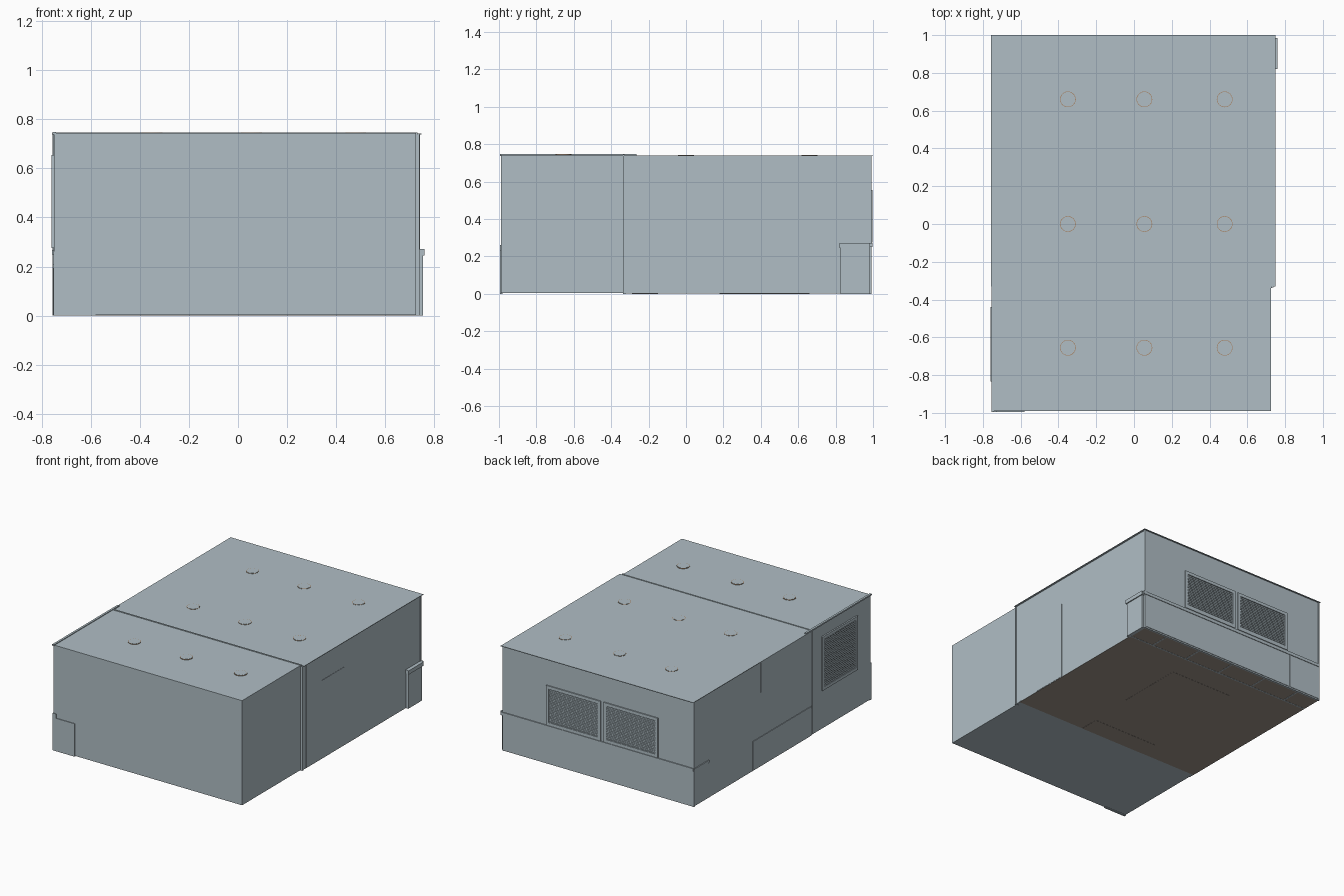
import bpy, bmesh, math

if "Cube" in bpy.data.objects:
    bpy.data.objects.remove(bpy.data.objects["Cube"])


def material(name, rgb):
    m = bpy.data.materials.new(name)
    m.diffuse_color = (*rgb, 1)
    m.use_nodes = True
    m.node_tree.nodes["Principled BSDF"].inputs["Base Color"].default_value = m.diffuse_color
    return m


GREY = material("pale_blue_grey", (0.434, 0.515, 0.558))
BROWN = material("taupe_floor", (0.34, 0.29, 0.25))
TAN = material("tan_ring", (0.40, 0.24, 0.14))


def finish(name, bm, mat):
    me = bpy.data.meshes.new(name)
    bm.to_mesh(me)
    bm.free()
    me.materials.append(mat)
    ob = bpy.data.objects.new(name, me)
    bpy.context.collection.objects.link(ob)
    return ob


def add_box(bm, x, y, z):
    """Add a box spanning the (min, max) pairs x, y, z."""
    geo = bmesh.ops.create_cube(bm, size=1)
    for v in geo["verts"]:
        for i, (a, b) in enumerate((x, y, z)):
            v.co[i] = (a + b) / 2 + v.co[i] * (b - a)


def boxes(name, spans, mat=GREY):
    bm = bmesh.new()
    for s in spans:
        add_box(bm, *s)
    return finish(name, bm, mat)


def window(name, u, z, to_xyz, slats=20, bar=0.022):
    """Frame bars around thin louvre slats; to_xyz maps (u, depth, z) spans."""
    (u0, u1), (z0, z1) = u, z
    d = (-0.002, 0.008)
    boxes(name + "_frame", [
        to_xyz((u0, u0 + bar), d, z), to_xyz((u1 - bar, u1), d, z),
        to_xyz((u0 + bar, u1 - bar), d, (z0, z0 + bar)),
        to_xyz((u0 + bar, u1 - bar), d, (z1 - bar, z1))])
    step = (z1 - z0 - 2 * bar) / slats
    boxes(name + "_slats", [
        to_xyz((u0 + bar, u1 - bar), (-0.002, 0.004),
               (z0 + bar + i * step, z0 + bar + (i + 0.6) * step))
        for i in range(slats)])


# Two room blocks
XL, XR, YB, YM = -0.752, 0.735, 0.99, -0.33
boxes("main_room", [((XL, XR), (YM, YB), (0.002, 0.738))])
boxes("front_room", [((-0.75, 0.725), (-0.99, -0.338), (0.004, 0.743))])
boxes("room_joint", [((-0.745, 0.72), (-0.34, -0.328), (0.004, 0.735))])

# Roof sheet overhanging on the right and back, with a thin edge
boxes("main_roof", [((-0.757, 0.748), (YM, 1.0), (0.737, 0.741))])
boxes("roof_trim", [
    ((-0.755, -0.74), (-0.995, -0.265), (0.738, 0.748)),
    ((-0.74, 0.73), (-0.338, -0.328), (0.736, 0.746))])

# Upright strips at the joint and the back corners
boxes("corner_strips", [
    ((0.72, 0.738), (-0.336, -0.322), (0, 0.738)),
    ((0.728, 0.74), (0.98, 0.993), (0, 0.738)),
    ((-0.756, -0.745), (0.98, 0.993), (0, 0.738))])

# Floor sheet with the rug and furniture bottoms showing underneath
boxes("floor", [((XL, XR), (-0.29, YB), (0.001, 0.004))], BROWN)
boxes("rug", [((-0.26, 0.22), (0.18, 0.66), (0, 0.002))], BROWN)
boxes("bed_base", [((-0.3, 0.2), (-0.29, -0.15), (0, 0.002))], BROWN)
strips = [((-0.75, 0.735), (0.835, 0.845), (0, 0.003)),
          ((-0.75, 0.735), (0.978, 0.99), (0, 0.003))]
strips += [((x, x + 0.01), (0.84, 0.985), (0, 0.003))
           for x in (-0.58, -0.3, -0.02, 0.26, 0.54)]
boxes("counter_base_strips", strips)

# Counter rail and wainscot on the back wall
boxes("back_rail", [((XL, 0.75), (0.985, 0.997), (0.25, 0.272))])
edges = [-0.752, -0.5, 0.277, 0.53, 0.735]
boxes("back_wainscot", [((a + 0.002, b - 0.002), (0.985, 0.993), (0.01, 0.25))
                        for a, b in zip(edges, edges[1:])])

# Counter end that sticks out of the right wall
boxes("right_counter_end", [
    ((0.73, 0.753), (0.825, 0.98), (0, 0.25)),
    ((0.73, 0.76), (0.82, 0.985), (0.245, 0.272))])

# Thin panels on the side walls and the front
boxes("left_wall_panels", [
    ((-0.754, -0.74), (-0.325, 0.24), (0.52, 0.735)),
    ((-0.754, -0.74), (-0.325, 0.33), (0.004, 0.195)),
    ((-0.756, -0.74), (-0.325, 0.33), (0.195, 0.21)),
    ((-0.755, -0.74), (0.83, 0.985), (0.004, 0.25)),
    ((-0.758, -0.74), (0.82, 0.985), (0.25, 0.268))])
boxes("right_door", [((0.73, 0.737), (-0.12, 0.14), (0.004, 0.555))])
boxes("door_side_strip", [((0.73, 0.737), (-0.29, -0.26), (0.004, 0.73))])
boxes("front_corner_panel", [
    ((-0.752, -0.58), (-0.995, -0.98), (0.0, 0.232)),
    ((-0.752, -0.725), (-0.995, -0.98), (0.232, 0.262))])

# Louvred windows: a pair at the back, one on the left
for i, u in enumerate([(-0.03, 0.396), (-0.477, -0.054)]):
    window(f"back_window_{i + 1}", u, (0.275, 0.555),
           lambda a, d, z: (a, (YB + d[0], YB + d[1]), z))
window("left_window", (-0.835, -0.44), (0.275, 0.655),
       lambda a, d, z: ((-0.752 - d[1], -0.75 - d[0]), a, z), slats=26)

# Round ceiling lamps poking through both roofs
for r, (y, z) in enumerate([(-0.655, 0.744), (0.0, 0.7405), (0.66, 0.7405)]):
    for c, x in enumerate((-0.35, 0.055, 0.48)):
        for part, rad, top, mat in (("ring", 0.042, 0.002, TAN),
                                    ("disc", 0.039, 0.003, GREY)):
            bm = bmesh.new()
            bmesh.ops.create_cone(bm, cap_ends=True, segments=24,
                                  radius1=rad, radius2=rad, depth=0.01)
            bmesh.ops.translate(bm, verts=bm.verts,
                                vec=(x, y, z + top - 0.005))
            finish(f"lamp_{part}_{r}_{c}", bm, mat)
